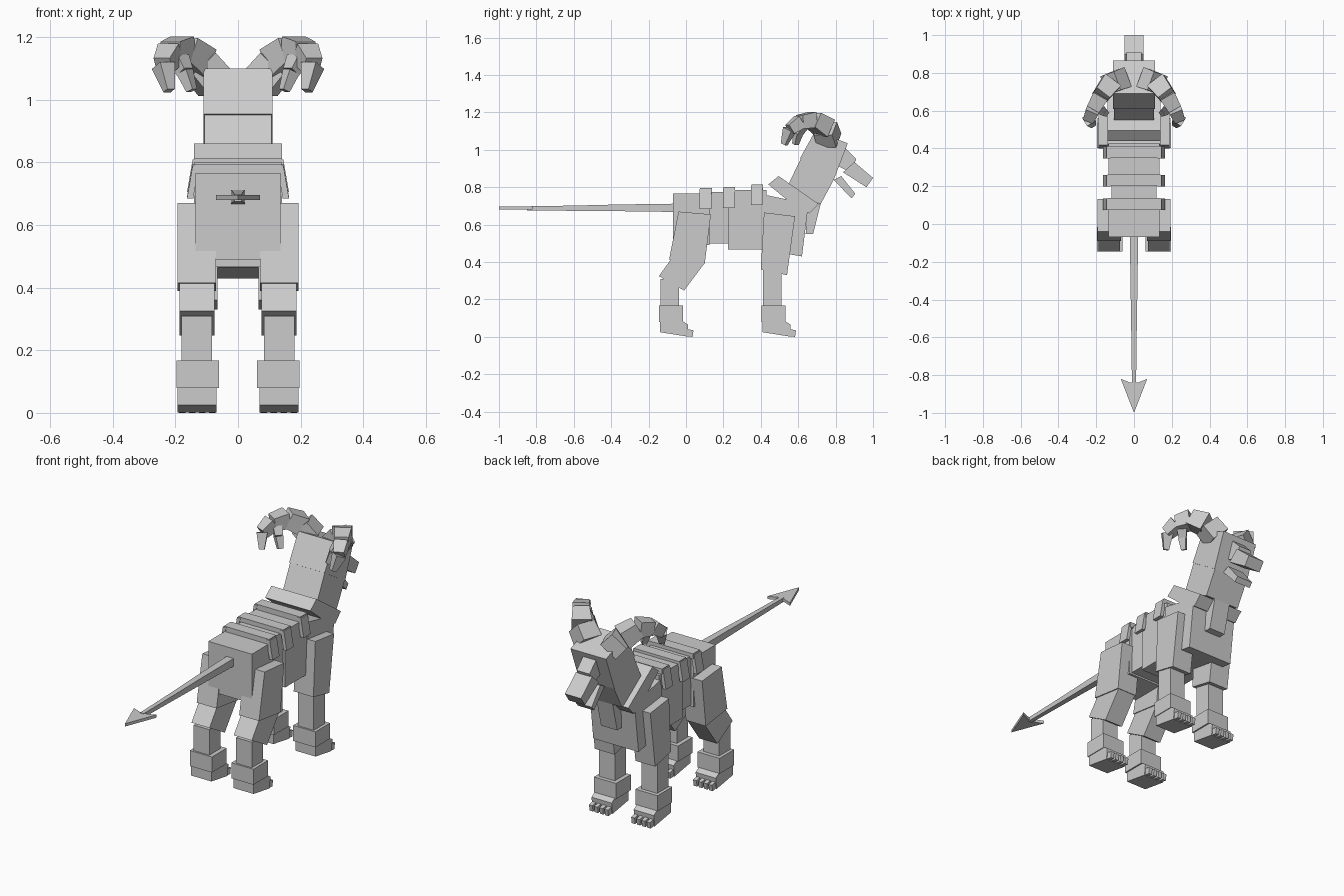
import bpy, bmesh, math
from mathutils import Vector, Matrix

if "Cube" in bpy.data.objects:
    bpy.data.objects.remove(bpy.data.objects["Cube"])

grey = bpy.data.materials.new("stone grey")
grey.use_nodes = True
GREY = (0.6, 0.6, 0.6, 1)
grey.diffuse_color = GREY
grey.node_tree.nodes["Principled BSDF"].inputs["Base Color"].default_value = GREY


def finish(name, bm):
    bmesh.ops.recalc_face_normals(bm, faces=bm.faces[:])
    mesh = bpy.data.meshes.new(name)
    bm.to_mesh(mesh)
    bm.free()
    mesh.materials.append(grey)
    ob = bpy.data.objects.new(name, mesh)
    bpy.context.collection.objects.link(ob)
    return ob


def slab(name, outline, x0, x1):
    """Side outline of (y, z) points, extruded from x0 to x1."""
    bm = bmesh.new()
    face = bm.faces.new([bm.verts.new((x0, y, z)) for y, z in outline])
    ext = bmesh.ops.extrude_face_region(bm, geom=[face])
    moved = [v for v in ext["geom"] if isinstance(v, bmesh.types.BMVert)]
    bmesh.ops.translate(bm, verts=moved, vec=(x1 - x0, 0, 0))
    return finish(name, bm)


def block(y0, y1, z0, z1):
    return [(y0, z0), (y1, z0), (y1, z1), (y0, z1)]


def chain(name, path):
    """Square tapering segments through (x, y, z, half width) points."""
    bm = bmesh.new()
    for a, b in zip(path, path[1:]):
        p, q = Vector(a[:3]), Vector(b[:3])
        turn = (q - p).to_track_quat("Z", "Y").to_matrix().to_4x4()
        place = Matrix.Translation((p + q) / 2) @ turn @ Matrix.Rotation(math.pi / 4, 4, "Z")
        bmesh.ops.create_cone(bm, cap_ends=True, segments=4, radius1=a[3] * math.sqrt(2),
                              radius2=b[3] * math.sqrt(2), depth=(q - p).length, matrix=place)
    return finish(name, bm)


def centred(name, outline, half):
    return slab(name, outline, -half, half)


# Torso
centred("pelvis", block(-0.07, 0.125, 0.49, 0.766), 0.135)
centred("waist", block(0.12, 0.23, 0.5, 0.775), 0.12)
centred("ribcage", block(0.225, 0.43, 0.467, 0.785), 0.135)
centred("chest", [(0.41, 0.465), (0.62, 0.43), (0.655, 0.71), (0.42, 0.76)], 0.14)
centred("breast_plate", [(0.64, 0.55), (0.68, 0.55), (0.72, 0.71), (0.65, 0.73)], 0.05)

# Neck and head
centred("collar", [(0.44, 0.815), (0.495, 0.86), (0.71, 0.71), (0.66, 0.66), (0.58, 0.7)], 0.14)
centred("neck", [(0.53, 0.78), (0.72, 0.71), (0.79, 0.84), (0.62, 0.965)], 0.107)
centred("head", [(0.61, 0.955), (0.79, 0.84), (0.865, 1.035), (0.69, 1.1)], 0.11)
centred("snout_bridge", [(0.8, 0.92), (0.88, 0.88), (0.91, 0.95), (0.85, 1.01)], 0.04)
centred("snout", [(0.84, 0.88), (0.965, 0.80), (1.0, 0.85), (0.9, 0.935)], 0.05)
centred("jaw", [(0.79, 0.84), (0.885, 0.74), (0.905, 0.765), (0.83, 0.86)], 0.05)

# Rib bands over the back, with slanted side plates
for i, (y, top) in enumerate([(0.075, 0.795), (0.2, 0.8), (0.35, 0.815)]):
    centred("rib_band_%d" % i, block(y, y + 0.063, top - 0.03, top), 0.14)
    for side, s in (("left", 1), ("right", -1)):
        plate = slab("rib_side_%s_%d" % (side, i), block(y - 0.002, y + 0.06, top - 0.11, top - 0.005),
                     s * 0.125, s * 0.145)
        for v in plate.data.vertices:
            if v.co.z < top - 0.05:
                v.co.x += s * 0.018

# Limbs, horns
for side, s in (("left", 1), ("right", -1)):
    def limb(name, outline, inner, outer):
        slab(side + "_" + name, outline, s * inner, s * outer)

    limb("thigh", [(-0.04, 0.67), (0.133, 0.655), (0.1, 0.39), (-0.09, 0.415)], 0.07, 0.193)
    limb("hock", [(-0.08, 0.415), (0.1, 0.395), (-0.01, 0.248), (-0.145, 0.325)], 0.075, 0.187)
    limb("upper_foreleg", [(0.417, 0.665), (0.583, 0.645), (0.54, 0.33), (0.4, 0.36)], 0.065, 0.187)
    for leg, y, top in (("rear", 0, 0.31), ("front", 0.548, 0.36)):
        limb(leg + "_shin", block(y - 0.135, y - 0.037, 0.15, top), 0.083, 0.18)
        limb(leg + "_ankle", block(y - 0.145, y - 0.015, 0.08, 0.167), 0.06, 0.197)
        limb(leg + "_foot", [(y - 0.138, 0.025), (y + 0.005, 0.002), (y + 0.012, 0.065),
                             (y - 0.02, 0.085), (y - 0.138, 0.085)], 0.068, 0.193)
        for t in range(4):
            x = 0.072 + t * 0.032
            limb("%s_toe_%d" % (leg, t), [(y - 0.01, 0.005), (y + 0.035, 0), (y + 0.04, 0.035),
                                          (y - 0.01, 0.045)], x, x + 0.021)

    horn = [(0.07, 0.765, 1.05, 0.055), (0.125, 0.745, 1.115, 0.052), (0.175, 0.68, 1.16, 0.043),
            (0.215, 0.61, 1.15, 0.036), (0.238, 0.555, 1.11, 0.028), (0.22, 0.525, 1.03, 0.014)]
    chain(side + "_horn", [(s * x, y, z, r) for x, y, z, r in horn])
    prong = [(0.19, 0.62, 1.13, 0.026), (0.17, 0.6, 1.09, 0.02), (0.148, 0.585, 1.03, 0.013)]
    chain(side + "_horn_prong", [(s * x, y, z, r) for x, y, z, r in prong])

# Tail with arrow tip
chain("tail", [(0, -0.06, 0.69, 0.022), (0, -0.35, 0.69, 0.018),
               (0, -0.6, 0.688, 0.014), (0, -0.85, 0.687, 0.011)])
bm = bmesh.new()
tip = bm.faces.new([bm.verts.new((x, y, 0.68)) for x, y in
                    [(0, -1), (0.07, -0.82), (0.02, -0.84), (-0.02, -0.84), (-0.07, -0.82)]])
up = bmesh.ops.extrude_face_region(bm, geom=[tip])
bmesh.ops.translate(bm, verts=[v for v in up["geom"] if isinstance(v, bmesh.types.BMVert)], vec=(0, 0, 0.016))
finish("tail_tip", bm)
